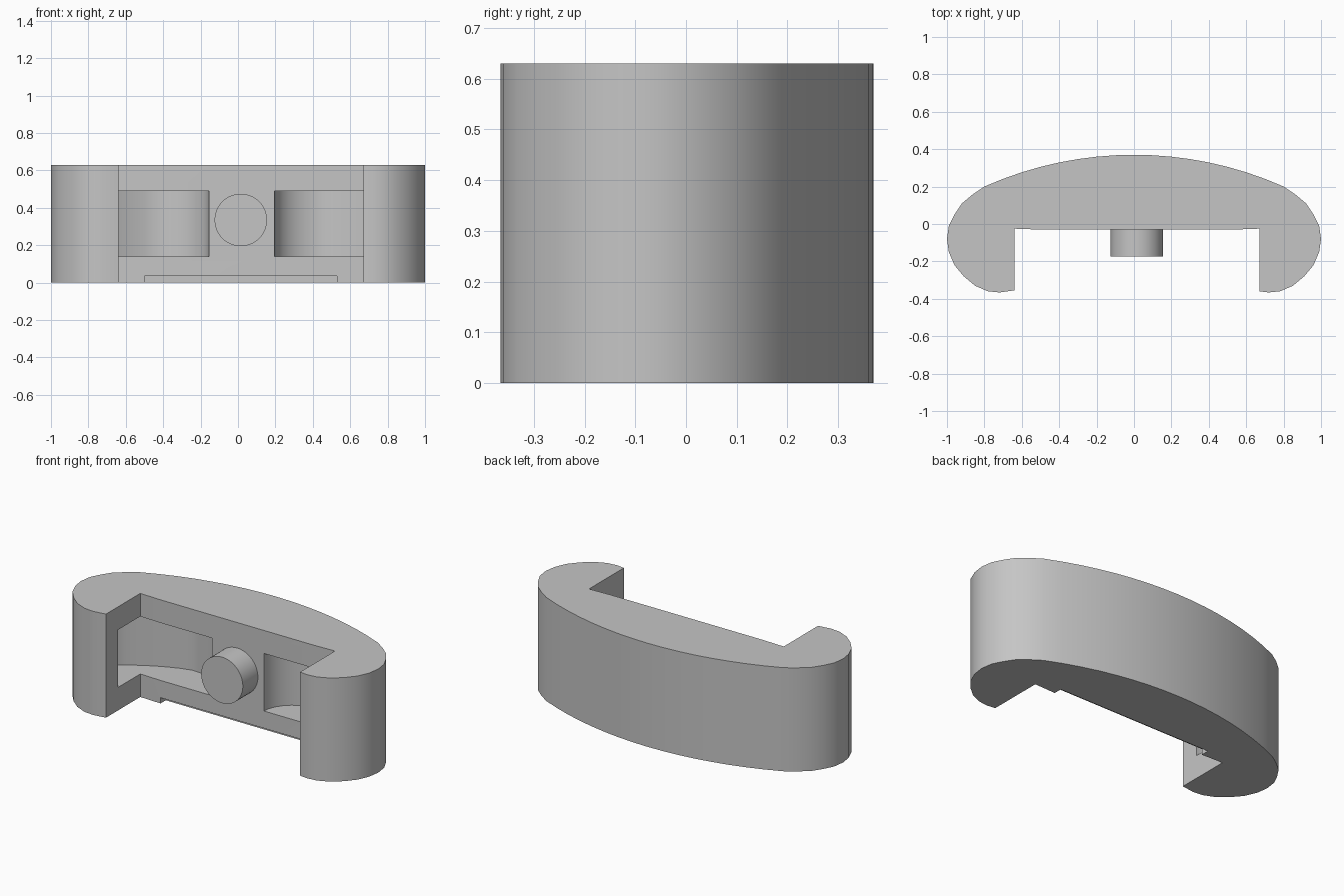
import bpy, bmesh, math

cube = bpy.data.objects.get("Cube")
if cube:
    bpy.data.objects.remove(cube, do_unlink=True)

HEIGHT = 0.63
grey = bpy.data.materials.new("light_grey")
grey.use_nodes = True
colour = (0.56, 0.56, 0.56, 1)
grey.diffuse_color = colour
grey.node_tree.nodes["Principled BSDF"].inputs["Base Color"].default_value = colour


def prism(name, points, z0, z1):
    """Extrude an outline in the xy plane from z0 to z1."""
    bm = bmesh.new()
    face = bm.faces.new([bm.verts.new((x, y, z0)) for x, y in points])
    top = bmesh.ops.extrude_face_region(bm, geom=[face])["geom"]
    bmesh.ops.translate(bm, vec=(0, 0, z1 - z0),
                        verts=[v for v in top if isinstance(v, bmesh.types.BMVert)])
    bmesh.ops.recalc_face_normals(bm, faces=bm.faces)
    mesh = bpy.data.meshes.new(name)
    bm.to_mesh(mesh)
    bm.free()
    mesh.materials.append(grey)
    obj = bpy.data.objects.new(name, mesh)
    bpy.context.collection.objects.link(obj)
    return obj


def activate(obj):
    bpy.ops.object.select_all(action="DESELECT")
    obj.select_set(True)
    bpy.context.view_layer.objects.active = obj


def cut(obj, cutter):
    mod = obj.modifiers.new("cut", "BOOLEAN")
    mod.operation, mod.solver, mod.object = "DIFFERENCE", "EXACT", cutter
    activate(obj)
    bpy.ops.object.modifier_apply(modifier=mod.name)
    bpy.data.objects.remove(cutter, do_unlink=True)


# Body outline: broad back arc, rounded ends, recess between two arms
R = 1.97
arc = [(x / 10, 0.37 - R + math.sqrt(R * R - x * x / 100)) for x in range(-8, 9)]
end = [(0.86, 0.16), (0.92, 0.11), (0.96, 0.05), (0.99, -0.01), (1, -0.08), (0.99, -0.15),
       (0.96, -0.22), (0.91, -0.28), (0.85, -0.33), (0.78, -0.36), (0.72, -0.366)]
recess = [(0.67, -0.36), (0.67, -0.025), (0.53, -0.03),
          (-0.5, -0.03), (-0.64, -0.025), (-0.64, -0.355)]
outline = arc + end + recess + [(-x, y) for x, y in reversed(end)]
body = prism("body", outline, 0, HEIGHT)

# Curved pockets opening into the recess and the arms
inner = [(-0.43 + 0.275 * math.cos(t * math.pi / 16), -0.03 + 0.21 * math.sin(t * math.pi / 16))
         for t in range(9)]
outer = [(-0.5, 0.162), (-0.57, 0.135), (-0.64, 0.103), (-0.705, 0.066), (-0.77, 0.03),
         (-0.82, -0.015), (-0.85, -0.08), (-0.83, -0.16), (-0.76, -0.22), (-0.68, -0.24)]
pocket = inner + outer + [(-0.58, -0.24), (-0.155, -0.1)]
for side in (-1, 1):
    shape = pocket if side < 0 else [(0.04 - x, y) for x, y in pocket]
    cut(body, prism("pocket_cutter", shape, 0.14, 0.49))

# Shallow notch under the recess wall
notch = [(-0.5, -0.1), (0.53, -0.1), (0.53, 0.02), (-0.5, 0.02)]
cut(body, prism("notch_cutter", notch, -0.1, 0.035))

# Round peg on the recess wall
bpy.ops.mesh.primitive_cylinder_add(vertices=64, radius=0.14, depth=0.165,
                                    location=(0.015, -0.0925, 0.335),
                                    rotation=(math.pi / 2, 0, 0))
peg = bpy.context.object
peg.name = "peg"
peg.data.materials.append(grey)

for obj in (body, peg):
    activate(obj)
    bpy.ops.object.shade_smooth_by_angle(angle=math.radians(30))
